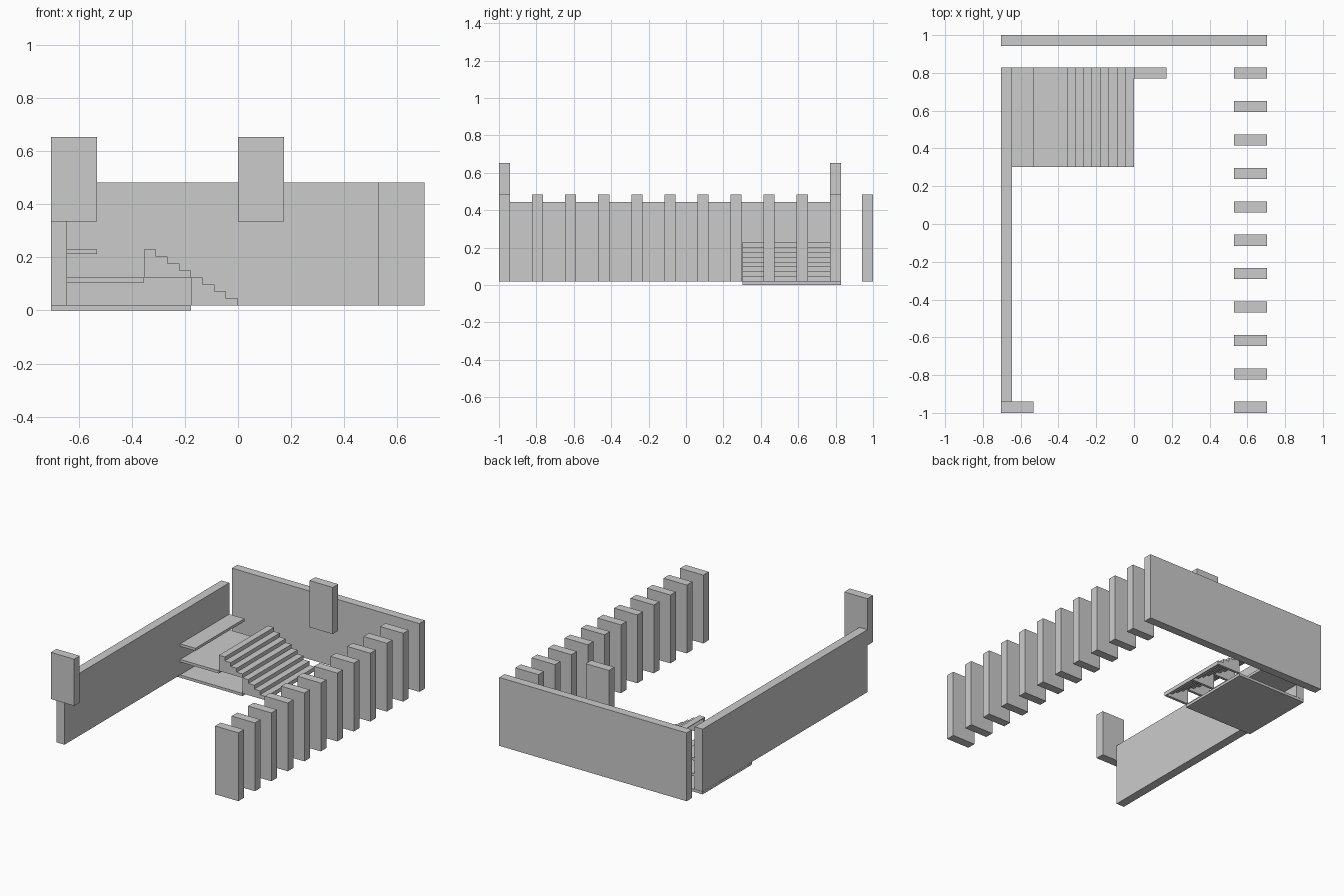
import bpy, bmesh

if "Cube" in bpy.data.objects:
    bpy.data.objects.remove(bpy.data.objects["Cube"])


def box(name, x, y, z):
    """Box from (min, max) ranges."""
    bm = bmesh.new()
    bmesh.ops.create_cube(bm, size=1)
    for v in bm.verts:
        for i, (lo, hi) in enumerate((x, y, z)):
            v.co[i] = lo if v.co[i] < 0 else hi
    finish(name, bm)


def prism(name, profile, y0, y1):
    """Extrude an x/z outline along y."""
    bm = bmesh.new()
    face = bm.faces.new([bm.verts.new((x, y0, z)) for x, z in profile])
    out = bmesh.ops.extrude_face_region(bm, geom=[face])
    for v in out["geom"]:
        if isinstance(v, bmesh.types.BMVert):
            v.co.y = y1
    bmesh.ops.recalc_face_normals(bm, faces=bm.faces[:])
    finish(name, bm)


def finish(name, bm):
    mesh = bpy.data.meshes.new(name)
    bm.to_mesh(mesh)
    bm.free()
    bpy.context.collection.objects.link(bpy.data.objects.new(name, mesh))


# Walls and the two raised panels
box("back_wall", (-0.705, 0.703), (0.942, 1.0), (0.019, 0.483))
box("left_wall", (-0.705, -0.645), (-0.94, 0.828), (0.019, 0.443))
box("front_panel", (-0.705, -0.531), (-1.0, -0.94), (0.336, 0.653))
box("rear_panel", (0.0, 0.173), (0.769, 0.828), (0.336, 0.653))

# Row of upright fins on the right
for i in range(11):
    y = -1.0 + i * 0.1769
    box(f"fin_{i + 1}", (0.529, 0.703), (y, y + 0.059), (0.019, 0.483))

# Floor slab and the two landings
Y0, Y1 = 0.301, 0.828
box("base_slab", (-0.705, -0.177), (Y0, Y1), (0.0, 0.018))
box("middle_landing", (-0.645, -0.355), (Y0, Y1), (0.106, 0.124))
box("upper_landing", (-0.645, -0.531), (Y0, Y1), (0.212, 0.230))

# Two four-step flights: folded treads carried on stepped stringers
RUN, RISE, T = 0.0443, 0.0265, 0.004


def flight(name, x, z):
    top = [(x, z)]
    for i in range(4):
        top.append((x - i * RUN, z + (i + 1) * RISE))
        top.append((x - (i + 1) * RUN, z + (i + 1) * RISE))
    under = [(px - T, pz - T) for px, pz in top[1:-1]]
    sheet = top + [(top[-1][0], top[-1][1] - T)] + under[::-1] + [(x - T, z)]
    prism(name + "_treads", sheet, Y0, Y1)
    outline = top + [(x - 4 * RUN, z)]
    w = 0.018
    for k in range(3):
        y = Y0 + k * (Y1 - Y0 - w) / 2
        prism(f"{name}_stringer_{k + 1}", outline, y, y + w)


flight("lower_flight", 0.0, 0.018)
flight("upper_flight", -0.177, 0.124)
